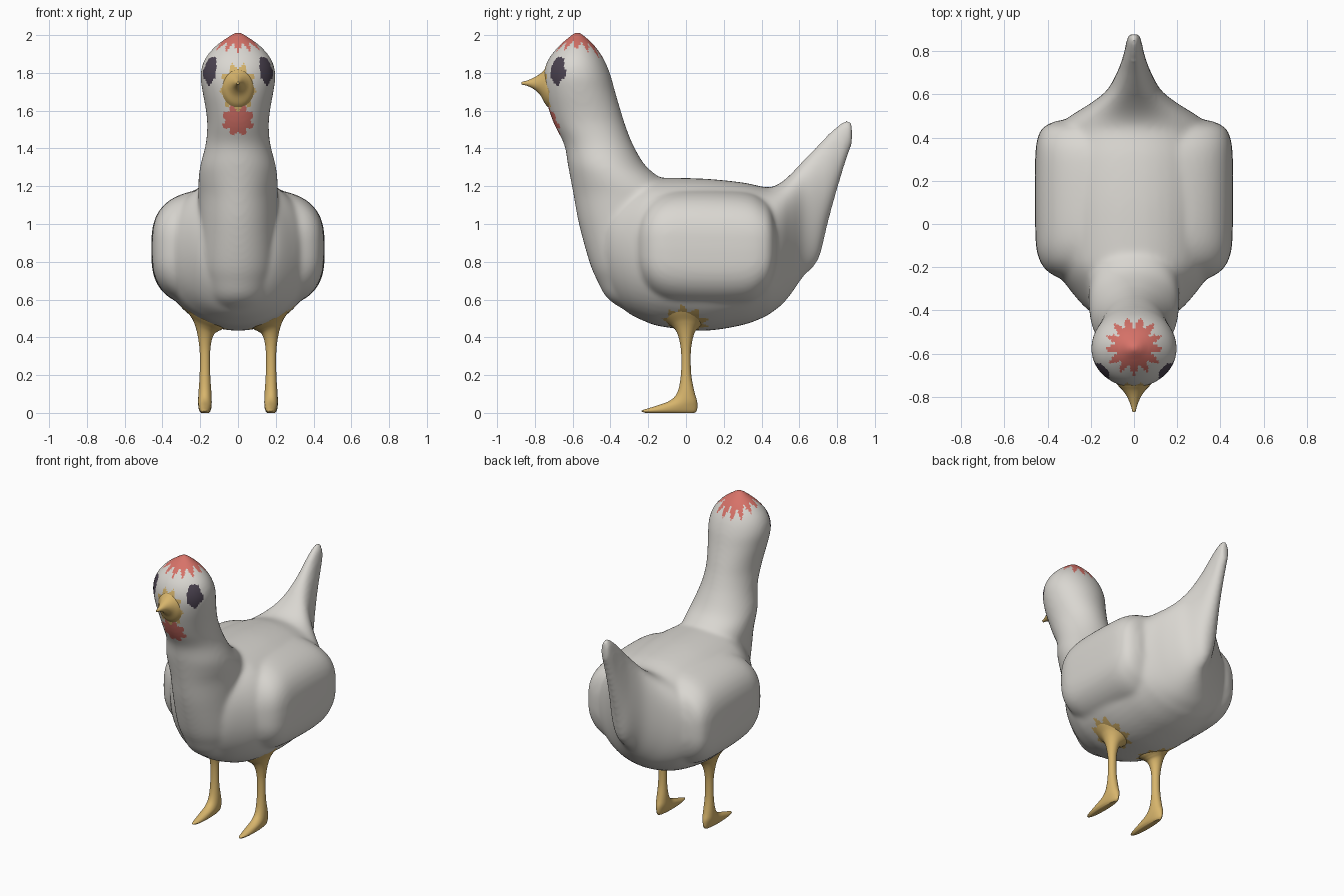
import bpy, bmesh, math
from mathutils import Vector

if "Cube" in bpy.data.objects:
    bpy.data.objects.remove(bpy.data.objects["Cube"], do_unlink=True)


def material(name, rgb):
    m = bpy.data.materials.new(name)
    m.use_nodes = True
    m.diffuse_color = (*rgb, 1)
    m.node_tree.nodes["Principled BSDF"].inputs["Base Color"].default_value = (*rgb, 1)
    return m


FEATHER = material("feather_white", (0.70, 0.68, 0.64))
YELLOW = material("beak_yellow", (0.68, 0.46, 0.15))
RED = material("comb_red", (0.68, 0.17, 0.14))
DARK = material("eye_dark", (0.07, 0.055, 0.08))


def smooth_rings(rings, steps=5):
    """Catmull-Rom interpolation through the given rings."""
    pts = [Vector(r) for r in rings]
    out = []
    for i in range(len(pts) - 1):
        b, c = pts[i], pts[i + 1]
        a = pts[i - 1] if i else b
        d = pts[i + 2] if i + 2 < len(pts) else c
        for s in range(steps):
            t = s / steps
            out.append(b + (c - a) * (t / 2) + (a * 2 - b * 5 + c * 4 - d) * (t * t / 2)
                       + (b * 3 - a - c * 3 + d) * (t ** 3 / 2))
    return out + [pts[-1]]


def loft(bm, rings, axis, power=2, x0=0, sides=48, slope=0):
    """Rings are (position on axis, low, high, half width in x).
    Slope tilts the upper rings of an upright loft."""
    loops = []
    for pos, low, high, half in smooth_rings(rings):
        tilt = slope * min(max((pos - 0.36) / 0.1, 0), 1)
        loop = []
        for k in range(sides):
            a = 2 * math.pi * k / sides
            c, s = math.cos(a), math.sin(a)
            dx = half * math.copysign(abs(c) ** (2 / power), c)
            h = (low + high) / 2 + (high - low) / 2 * math.copysign(abs(s) ** (2 / power), s)
            co = (x0 + dx, pos, h) if axis == "y" else (x0 + dx, h, pos + tilt * dx)
            loop.append(bm.verts.new(co))
        loops.append(loop)
    for p, q in zip(loops, loops[1:]):
        for k in range(sides):
            j = (k + 1) % sides
            bm.faces.new((p[k], p[j], q[j], q[k]))
    bm.faces.new(loops[0][::-1])
    bm.faces.new(loops[-1])
    bmesh.ops.recalc_face_normals(bm, faces=bm.faces)


def make_object(name, bm, mats):
    me = bpy.data.meshes.new(name)
    bm.to_mesh(me)
    bm.free()
    for m in mats:
        me.materials.append(m)
    ob = bpy.data.objects.new(name, me)
    bpy.context.collection.objects.link(ob)
    return ob


def shade_smooth(ob):
    for p in ob.data.polygons:
        p.use_smooth = True


# Torso and upright tail, from breast to tail tip
torso = [(-0.45, 0.78, 1.08, 0.12), (-0.40, 0.64, 1.15, 0.21), (-0.32, 0.54, 1.2, 0.285),
         (-0.22, 0.485, 1.24, 0.355), (-0.12, 0.455, 1.245, 0.39), (0.1, 0.435, 1.24, 0.405),
         (0.3, 0.465, 1.22, 0.395), (0.42, 0.51, 1.195, 0.365), (0.465, 0.54, 1.2, 0.34),
         (0.51, 0.575, 1.225, 0.28), (0.56, 0.635, 1.27, 0.2),
         (0.62, 0.72, 1.335, 0.125), (0.70, 0.81, 1.42, 0.08), (0.75, 1.0, 1.475, 0.06),
         (0.80, 1.18, 1.52, 0.045), (0.85, 1.34, 1.55, 0.035), (0.88, 1.42, 1.54, 0.025)]
# Folded wings: a squarer band whose flat ends swell out of both flanks
wings = [(-0.27, 0.76, 1.0, 0.30), (-0.22, 0.65, 1.1, 0.40), (-0.14, 0.58, 1.165, 0.447),
         (0.0, 0.55, 1.19, 0.458), (0.3, 0.55, 1.18, 0.458), (0.41, 0.6, 1.14, 0.443),
         (0.455, 0.66, 1.09, 0.41), (0.48, 0.74, 1.0, 0.35)]
# Neck and head, upward from the breast
neck = [(0.52, -0.28, -0.05, 0.1), (0.6, -0.41, -0.1, 0.15), (0.7, -0.47, -0.1, 0.18),
        (0.8, -0.512, -0.1, 0.197), (1.0, -0.567, -0.06, 0.205),
        (1.15, -0.595, -0.04, 0.21), (1.23, -0.61, -0.12, 0.21), (1.31, -0.625, -0.215, 0.2),
        (1.42, -0.645, -0.28, 0.172), (1.52, -0.695, -0.32, 0.163), (1.6, -0.725, -0.345, 0.17),
        (1.7, -0.75, -0.375, 0.188), (1.79, -0.755, -0.4, 0.199), (1.87, -0.73, -0.433, 0.178),
        (1.94, -0.675, -0.48, 0.122), (1.99, -0.62, -0.53, 0.055), (2.015, -0.59, -0.56, 0.02)]
bm = bmesh.new()
loft(bm, torso, "y", power=2.1)
loft(bm, wings, "y", power=3)
loft(bm, neck, "z")
source = make_object("body_source", bm, [])

# Fuse the lofts into one smooth skin
remesh = source.modifiers.new("fuse", "REMESH")
remesh.mode = "VOXEL"
remesh.voxel_size = 0.0125
soften = source.modifiers.new("soften", "SMOOTH")
soften.factor = 0.5
soften.iterations = 16
bpy.context.view_layer.update()
skin = bpy.data.meshes.new_from_object(source.evaluated_get(bpy.context.evaluated_depsgraph_get()))
skin.name = "body"
bpy.data.objects.remove(source, do_unlink=True)
body = bpy.data.objects.new("body", skin)
bpy.context.collection.objects.link(body)
skin.materials.clear()
for m in (FEATHER, YELLOW, RED, DARK):
    skin.materials.append(m)


def star(u, v, points, jag):
    """True inside a ragged star of unit radius."""
    turn = math.atan2(u, v) / (2 * math.pi) * points
    return math.hypot(u, v) < 1 - jag * abs((turn % 1) * 2 - 1)


# Painted patches: comb, eyes, beak surround, wattle, leg tops
for p in skin.polygons:
    x, y, z = p.center
    side = abs(x)
    if z > 1.85 and star(x / 0.14, (y + 0.565) / 0.14, 13, 0.4):
        p.material_index = 2
    elif side > 0.115 and y < -0.6 and star((y + 0.682) / 0.053, (z - 1.815) / 0.085, 5, 0.25):
        p.material_index = 3
    elif y < -0.6 and star(x / 0.1, (z - 1.725) / 0.135, 9, 0.3):
        p.material_index = 1
    elif y < -0.6 and star(x / 0.09, (z - 1.55) / 0.09, 8, 0.3):
        p.material_index = 2
    elif z < 0.6 and star((side - 0.18) / 0.13, y / 0.13, 9, 0.35):
        p.material_index = 1
shade_smooth(body)

# Beak: concave cone flowing out of the face
bm = bmesh.new()
loft(bm, [(-0.72, 1.61, 1.835, 0.092), (-0.745, 1.635, 1.82, 0.076), (-0.77, 1.68, 1.797, 0.053),
          (-0.80, 1.71, 1.778, 0.032), (-0.84, 1.731, 1.76, 0.015),
          (-0.87, 1.738, 1.752, 0.007)], "y", sides=24)
shade_smooth(make_object("beak", bm, [YELLOW]))

# Legs: wedge foot, slim shank, thigh flaring along the slope of the belly
leg = [(0.0, -0.215, 0.045, 0.02), (0.012, -0.235, 0.057, 0.03), (0.035, -0.165, 0.06, 0.035),
       (0.065, -0.085, 0.058, 0.036), (0.11, -0.045, 0.045, 0.034), (0.2, -0.027, 0.028, 0.028),
       (0.31, -0.025, 0.025, 0.027), (0.38, -0.034, 0.033, 0.034), (0.43, -0.05, 0.048, 0.047),
       (0.46, -0.07, 0.068, 0.064), (0.485, -0.098, 0.095, 0.088), (0.505, -0.12, 0.118, 0.105)]
for name, sign in (("left_leg", 1), ("right_leg", -1)):
    bm = bmesh.new()
    loft(bm, leg, "z", x0=0.175 * sign, sides=24, slope=0.5 * sign)
    ob = make_object(name, bm, [YELLOW])
    bpy.ops.object.select_all(action="DESELECT")
    ob.select_set(True)
    bpy.context.view_layer.objects.active = ob
    bpy.ops.object.shade_smooth_by_angle(angle=math.radians(50))
